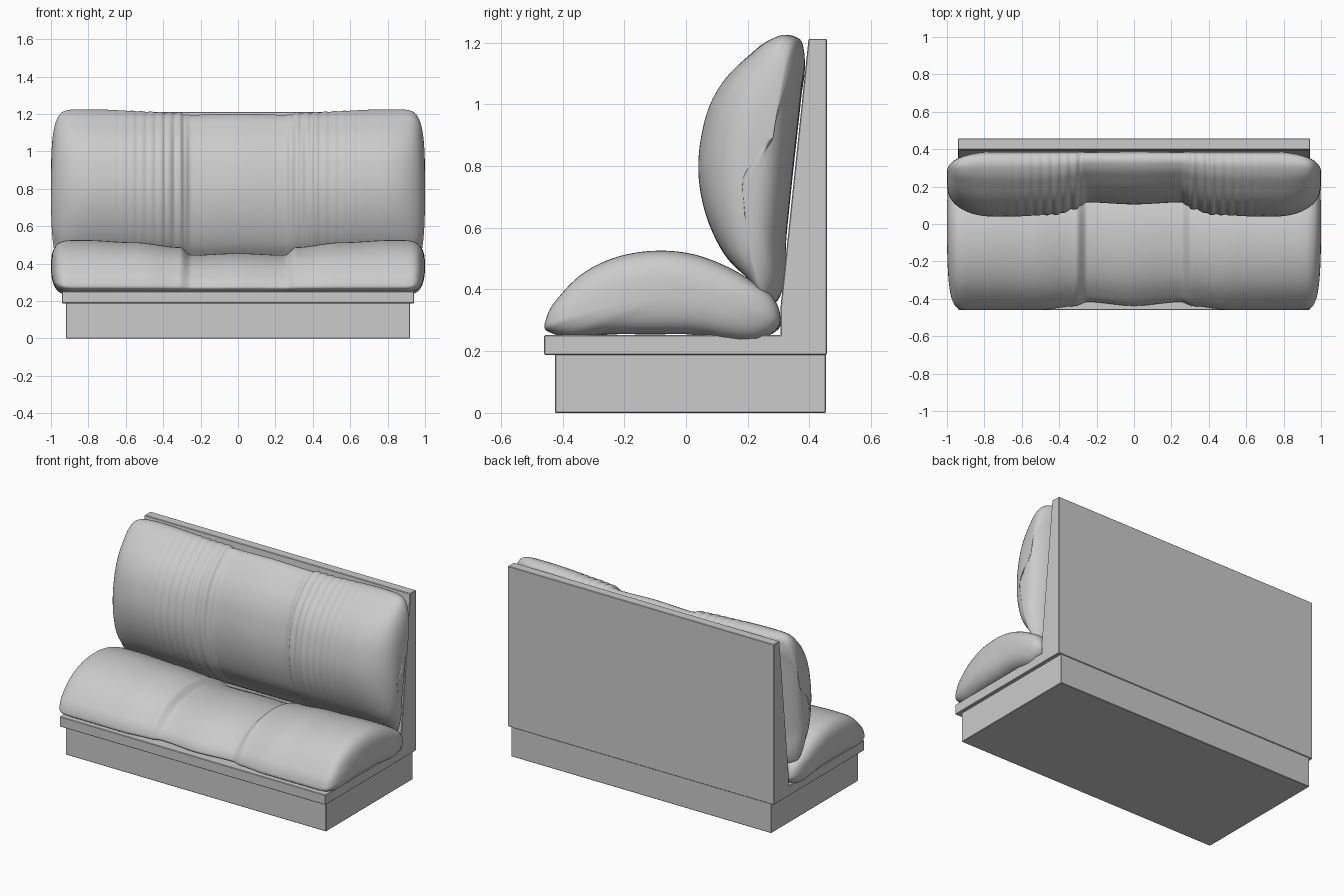
import bpy, math
from mathutils import Vector

if "Cube" in bpy.data.objects:
    bpy.data.objects.remove(bpy.data.objects["Cube"])


def make(name, verts, faces, smooth=False):
    me = bpy.data.meshes.new(name)
    me.from_pydata(verts, [], faces)
    me.update()
    ob = bpy.data.objects.new(name, me)
    bpy.context.collection.objects.link(ob)
    if smooth:
        for p in me.polygons:
            p.use_smooth = True
    return ob


def extrude_x(name, profile, half):
    # profile is (y, z), counter-clockwise seen from +x
    n = len(profile)
    v = [(s * half, y, z) for s in (-1, 1) for y, z in profile]
    f = [tuple(range(n - 1, -1, -1)), tuple(range(n, 2 * n))]
    f += [(i, (i + 1) % n, n + (i + 1) % n, n + i) for i in range(n)]
    ob = make(name, v, f)
    m = ob.modifiers.new("edge", 'BEVEL')
    m.width, m.segments = 0.003, 1
    return ob


def spline(pts, per=5):
    # closed Catmull-Rom curve, spaced to avoid overshoot
    out, n = [], len(pts)
    P = [Vector(p) for p in pts]
    for i in range(n):
        a, b, c, d = P[i - 1], P[i], P[(i + 1) % n], P[(i + 2) % n]
        l0, l1, l2 = (b - a).length, (c - b).length, (d - c).length
        mb = ((b - a) / l0 * l1 + (c - b) * l0 / l1) / (l0 + l1) * l1
        mc = ((c - b) / l1 * l2 + (d - c) * l1 / l2) / (l1 + l2) * l1
        for k in range(per):
            t = k / per
            out.append((2*t**3 - 3*t*t + 1) * b + (t**3 - 2*t*t + t) * mb
                       + (3*t*t - 2*t**3) * c + (t**3 - t*t) * mc)
    return out


def interp(table, x):
    for (x0, v0), (x1, v1) in zip(table, table[1:]):
        if x <= x1:
            t = (x - x0) / (x1 - x0)
            return v0 + (v1 - v0) * t * t * (3 - 2 * t)
    return table[-1][1]


def round_off(x, start, k, j):
    t = max(0.0, (x - start) / (1 - start))
    return max(0.0, 1 - t ** k) ** (1 / j)


# x stations, dense across the pleats, rounding into the ends
half_xs = [0.86 * i / 110 for i in range(1, 111)]
half_xs += [0.86 + 0.14 * math.sin(math.pi / 2 * i / 18) for i in range(1, 18)] + [0.9998]
stations = [-x for x in reversed(half_xs)] + [0.0] + half_xs


def cushion(name, profile, shape):
    prof = spline(profile)
    n, verts, faces = len(prof), [], []
    for x in stations:
        verts += [(x, *shape(abs(x), p.x, p.y)) for p in prof]
    for r in range(len(stations) - 1):
        for i in range(n):
            a, b = r * n + i, r * n + (i + 1) % n
            faces.append((a, b, b + n, a + n))
    last = (len(stations) - 1) * n
    faces.append(tuple(range(n - 1, -1, -1)))
    faces.append(tuple(range(last, last + n)))
    return make(name, verts, faces, True)


# Plinth and L-shaped frame with leaning backboard
extrude_x("plinth", [(-0.425, 0), (0.453, 0), (0.453, 0.19), (-0.425, 0.19)], 0.92)
extrude_x("frame", [(-0.46, 0.188), (0.457, 0.188), (0.457, 1.212), (0.397, 1.212),
                    (0.306, 0.34), (0.306, 0.252), (-0.46, 0.252)], 0.94)

# Seat cushion, lower in the middle third
seat_height = [(0, 0.74), (0.25, 0.705), (0.31, 0.86), (0.55, 0.955), (0.82, 1.0), (1, 1)]
seat_depth = [(0, 0.972), (0.25, 0.945), (0.32, 0.975), (0.5, 1.0), (1, 1)]


def seat_shape(x, y, z):
    z = 0.255 + (z - 0.255) * interp(seat_height, x)
    y = 0.305 + (y - 0.305) * interp(seat_depth, x)
    y = 0.02 + (y - 0.02) * round_off(x, 0.85, 6, 3)
    z = 0.39 + (z - 0.39) * round_off(x, 0.85, 4, 2.5)
    return y, z


cushion("seat_cushion", [
    (-0.43, 0.256), (-0.457, 0.272), (-0.452, 0.31), (-0.40, 0.39), (-0.33, 0.455),
    (-0.24, 0.50), (-0.11, 0.525), (0.02, 0.515), (0.12, 0.48), (0.21, 0.43),
    (0.285, 0.37), (0.303, 0.33), (0.303, 0.285), (0.28, 0.258), (0.0, 0.255),
    (-0.25, 0.255)][::-1], seat_shape)

# Back cushion, thinner in the middle with vertical pleats at the sides
back_depth = [(0, 0.79), (0.25, 0.755), (0.31, 0.87), (0.42, 0.97), (0.65, 1.0), (1, 1)]
back_top = [(0, 0.972), (0.26, 0.966), (0.32, 0.98), (0.8, 1.0), (1, 1)]


def pleat(x):
    if not 0.26 < x < 0.70:
        return 0.0
    fade = (0.70 - x) / 0.44 * min(1, (x - 0.26) / 0.03)
    return fade * (abs(math.sin(math.pi * (x - 0.29) / 0.05)) - 0.7)


def back_shape(x, y, z):
    rest = 0.303 + (z - 0.34) * 0.1
    y = rest + (y - rest) * (interp(back_depth, x) + 0.04 * pleat(x))
    z = 0.36 + (z - 0.36) * (interp(back_top, x) + 0.012 * pleat(x))
    mid = 0.225 + (z - 0.79) * 0.12
    y = mid + (y - mid) * round_off(x, 0.75, 2.1, 2.5)
    z = 0.82 + (z - 0.82) * round_off(x, 0.75, 8, 3)
    return y, z


cushion("back_cushion", [
    (0.29, 0.36), (0.22, 0.42), (0.135, 0.50), (0.08, 0.60), (0.05, 0.70), (0.04, 0.80),
    (0.05, 0.90), (0.078, 1.0), (0.125, 1.08), (0.20, 1.155), (0.27, 1.208), (0.33, 1.225),
    (0.37, 1.21), (0.384, 1.16), (0.374, 1.05), (0.347, 0.80), (0.325, 0.58),
    (0.305, 0.38)][::-1], back_shape)
